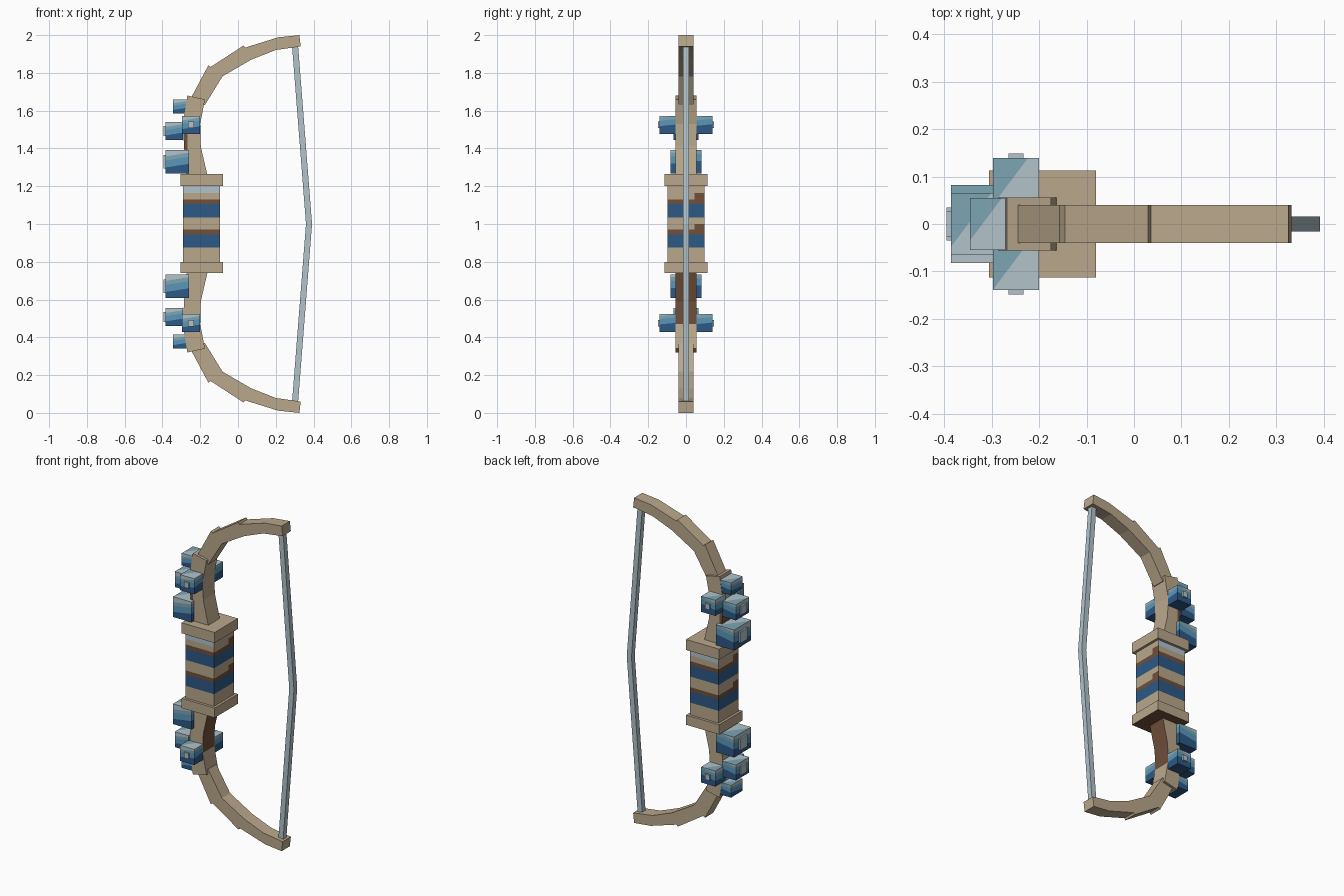
import bpy, bmesh
from mathutils import Vector

cube = bpy.data.objects.get("Cube")
if cube:
    bpy.data.objects.remove(cube, do_unlink=True)


def material(name, rgb):
    m = bpy.data.materials.new(name)
    m.use_nodes = True
    m.diffuse_color = (*rgb, 1)
    m.node_tree.nodes["Principled BSDF"].inputs["Base Color"].default_value = (*rgb, 1)
    return m


MATS = [material("tan wood", (0.49, 0.39, 0.26)),
        material("brown wood", (0.16, 0.08, 0.042)),
        material("deep blue", (0.026, 0.098, 0.24)),
        material("mid blue", (0.10, 0.31, 0.49)),
        material("grey blue", (0.205, 0.376, 0.456)),
        material("pale blue", (0.445, 0.55, 0.60))]
TAN, BROWN, DEEP, MID, GREY, PALE = range(6)


def finish(name, bm, rule):
    """Recalculate normals, colour the faces by a rule, link the object."""
    bmesh.ops.recalc_face_normals(bm, faces=bm.faces)
    bm.normal_update()
    for f in bm.faces:
        f.material_index = rule(f.calc_center_median(), f.normal)
    mesh = bpy.data.meshes.new(name)
    bm.to_mesh(mesh)
    bm.free()
    for m in MATS:
        mesh.materials.append(m)
    ob = bpy.data.objects.new(name, mesh)
    bpy.context.collection.objects.link(ob)
    return ob


def cut(bm, co, no):
    geom = bm.verts[:] + bm.edges[:] + bm.faces[:]
    bmesh.ops.bisect_plane(bm, geom=geom, plane_co=co, plane_no=no)


def box(name, xs, ys, zs, rule, cuts=()):
    bm = bmesh.new()
    bmesh.ops.create_cube(bm, size=1)
    for v in bm.verts:
        for i, (a, b) in enumerate((xs, ys, zs)):
            v.co[i] = a if v.co[i] < 0 else b
    for co, no in cuts:
        cut(bm, co, no)
    return finish(name, bm, rule)


def strip(name, runs, half, flip, rule, cuts=()):
    """Sweep a rectangular section through (outer, inner) point pairs."""
    bm = bmesh.new()
    for run in runs:
        rings = []
        for pair in run:
            ring = [(p, y) for p, y in zip((pair[0], pair[0], pair[1], pair[1]),
                                           (-half, half, half, -half))]
            rings.append([bm.verts.new((p[0], y, 2 - p[1] if flip else p[1]))
                          for p, y in ring])
        for a, b in zip(rings, rings[1:]):
            for i in range(4):
                j = (i + 1) % 4
                bm.faces.new((a[i], a[j], b[j], b[i]))
        bm.faces.new(rings[0])
        bm.faces.new(rings[-1])
    for co, no in cuts:
        cut(bm, co, no)
    return finish(name, bm, rule)


def plain(index):
    return lambda c, n: index


def gem(name, xs, ys, zs):
    """Block painted in uneven bands: deep at the bottom, pale on top."""
    mid = Vector([(a + b) / 2 for a, b in (xs, ys, zs)])
    h = zs[1] - zs[0]
    tilt = Vector((-0.16, -0.1, 1)).normalized()
    diagonal = Vector((0.8, -0.6, 0))
    levels = [mid + Vector((0, 0, h * k)) for k in (-0.1, 0.2, 0.37)]
    corner = mid + Vector((-0.012, 0, 0))

    def rule(c, n):
        if n.z > 0.9:
            return PALE if (c - corner).dot(diagonal) > 0 else GREY
        if n.z < -0.9:
            return DEEP
        return (DEEP, MID, GREY, PALE)[sum((c - p).dot(tilt) > 0 for p in levels)]

    cuts = [(p, tilt) for p in levels] + [(corner, diagonal)]
    return box(name, xs, ys, zs, rule, cuts)


# Grip with painted stripes
STRIPES = [(0.875, TAN), (0.945, DEEP), (0.97, BROWN), (1.035, TAN),
           (1.105, DEEP), (1.13, BROWN), (1.165, TAN), (1.2, PALE)]


def grip_rule(c, n):
    colour = next((m for top, m in STRIPES if c.z < top), TAN)
    if abs(n.x) > 0.9:
        if c.z > 1.165:
            return TAN
        # the brown stripe climbs toward one edge of each side
        if colour == TAN and c.y * n.x > 0.045 and (c.z > 1.13 or 0.97 < c.z < 1.0):
            return BROWN
    return colour


grip_cuts = [((0, 0, z), (0, 0, 1)) for z, _ in STRIPES[:-1]]
grip_cuts += [((0, 0, 1.0), (0, 0, 1))] + [((0, y, 0), (0, 1, 0)) for y in (-0.045, 0.045)]
box("grip", (-0.29, -0.095), (-0.097, 0.097), (0.8, 1.2), grip_rule, grip_cuts)
box("upper_collar", (-0.305, -0.08), (-0.113, 0.113), (1.2, 1.265), plain(TAN))
box("lower_collar", (-0.305, -0.08), (-0.113, 0.113), (0.74, 0.8),
    lambda c, n: BROWN if n.z < -0.9 else TAN)

# Limb outlines for the upper half, mirrored for the lower half
THICK = [[((-0.27, 1.25), (-0.16, 1.25)), ((-0.285, 1.4), (-0.197, 1.41)),
          ((-0.292, 1.53), (-0.2, 1.53)), ((-0.268, 1.68), (-0.175, 1.66))]]
THIN = [[((-0.258, 1.65), (-0.175, 1.63)), ((-0.157, 1.84), (-0.08, 1.785))],
        [((-0.15, 1.828), (-0.085, 1.78)), ((0.03, 1.945), (0.07, 1.87))],
        [((0.035, 1.933), (0.065, 1.868)), ((0.212, 1.988), (0.2, 1.921)),
         ((0.325, 2.0), (0.332, 1.94))]]

# Blocks along the outer side of the limb: x, half depth, z, has a stud
BLOCKS = [("large_block", (-0.385, -0.26), 0.082, (1.267, 1.392), True),
          ("middle_block", (-0.385, -0.29), 0.065, (1.445, 1.54), True),
          ("small_block", (-0.345, -0.27), 0.055, (1.585, 1.66), False)]


def upper_rule(c, n):
    return BROWN if c.x < -0.267 and c.z < 1.6 else TAN


def lower_rule(c, n):
    return BROWN if n.x > 0.8 and c.z > 0.45 else TAN


for side, flip in (("upper", False), ("lower", True)):
    def span(z):
        return (2 - z[1], 2 - z[0]) if flip else z

    strip(side + "_inner_limb", THICK, 0.056, flip, lower_rule if flip else upper_rule,
          [] if flip else [((-0.267, 0, 0), (1, 0, 0))])
    strip(side + "_outer_limb", THIN, 0.04, flip, plain(TAN))

    for name, xs, half, zs, stud in BLOCKS:
        zs = span(zs)
        gem(f"{side}_{name}", xs, (-half, half), zs)
        if stud:
            inset = (zs[1] - zs[0]) * 0.22
            box(f"{side}_{name}_stud", (-0.395, -0.38), (-half * 0.42, half * 0.42),
                (zs[0] + inset, zs[1] - inset), plain(PALE))

    # Side blocks with studs, front and back
    for face, s in (("front", -1), ("back", 1)):
        gem(f"{side}_{face}_block", (-0.297, -0.2), sorted((0.04 * s, 0.139 * s)),
            span((1.477, 1.573)))
        box(f"{side}_{face}_stud", (-0.264, -0.233), sorted((0.13 * s, 0.149 * s)),
            span((1.508, 1.542)), plain(PALE))

# Bent string
strip("string", [[((0.286, 1.945), (0.318, 1.945)), ((0.36, 1.0), (0.392, 1.0)),
                  ((0.286, 0.055), (0.318, 0.055))]], 0.016, False, plain(PALE))
